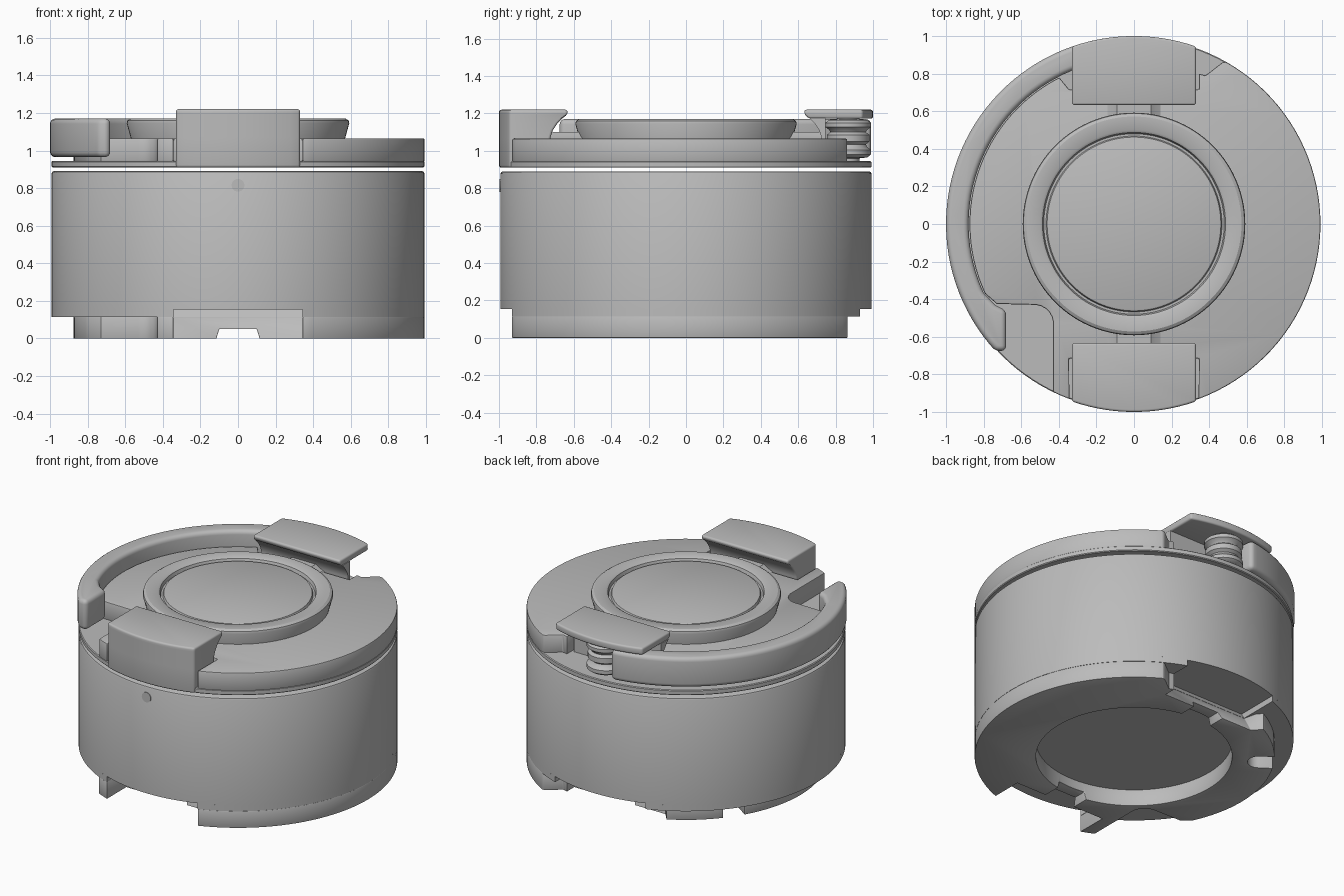
import bpy, bmesh, math
from math import sin, cos, radians

if "Cube" in bpy.data.objects:
    bpy.data.objects.remove(bpy.data.objects["Cube"], do_unlink=True)

R = 0.992        # radius of the housing
HALF = 0.33      # half width of a clip
GREY = (0.5, 0.5, 0.5, 1)

mat = bpy.data.materials.new("plain grey")
mat.use_nodes = True
mat.diffuse_color = GREY
mat.node_tree.nodes["Principled BSDF"].inputs["Base Color"].default_value = GREY


def arc(r, a0, a1, cx=0, cy=0, step=3.0):
    n = max(2, round(abs(a1 - a0) / step))
    angles = [radians(a0 + (a1 - a0) * i / n) for i in range(n + 1)]
    return [(cx + r * cos(a), cy + r * sin(a)) for a in angles]


def circle(r, cx=0, cy=0, step=3.0):
    return arc(r, 0, 360, cx, cy, step)[:-1]


def loft(name, levels):
    """Skin a stack of (height, outline) levels and cap both ends."""
    bm = bmesh.new()
    rows = [[bm.verts.new((x, y, z)) for x, y in pts] for z, pts in levels]
    for a, b in zip(rows, rows[1:]):
        n = len(a)
        for i in range(n):
            j = (i + 1) % n
            bm.faces.new((a[i], a[j], b[j], b[i]))
    bm.faces.new(rows[0][::-1])
    bm.faces.new(rows[-1])
    bmesh.ops.recalc_face_normals(bm, faces=bm.faces)
    mesh = bpy.data.meshes.new(name)
    bm.to_mesh(mesh)
    bm.free()
    mesh.materials.append(mat)
    ob = bpy.data.objects.new(name, mesh)
    bpy.context.collection.objects.link(ob)
    return ob


def lathe(name, profile, cx=0, cy=0, step=3.0):
    return loft(name, [(z, circle(r, cx, cy, step)) for r, z in profile])


def activate(ob):
    bpy.ops.object.select_all(action='DESELECT')
    ob.select_set(True)
    bpy.context.view_layer.objects.active = ob


def cut(ob, cutter):
    activate(ob)
    mod = ob.modifiers.new("cut", 'BOOLEAN')
    mod.operation = 'DIFFERENCE'
    mod.solver = 'EXACT'
    mod.object = cutter
    bpy.ops.object.modifier_apply(modifier=mod.name)
    bpy.data.objects.remove(cutter, do_unlink=True)


def finish(ob, bevel=0, segments=2):
    activate(ob)
    if bevel:
        mod = ob.modifiers.new("bevel", 'BEVEL')
        mod.width = bevel
        mod.segments = segments
        mod.limit_method = 'ANGLE'
        mod.angle_limit = radians(40)
        bpy.ops.object.modifier_apply(modifier=mod.name)
    bpy.ops.object.shade_smooth_by_angle(angle=radians(32))
    return ob


def rect(x0, x1, y0, y1):
    return [(x0, y0), (x1, y0), (x1, y1), (x0, y1)]


def plate_outline(p):
    """Plate with clip pockets reaching in to y = p, handle track and finger recess."""
    w = HALF + 0.015
    return (arc(R, -69.7, 60.5)
            + [(0.47, 0.86), (0.38, 0.79), (w, 0.80), (w, p), (-w, p), (-0.365, 0.74)]
            + arc(0.875, 117, 205)
            + [(-0.73, -0.425), (-0.53, -0.43)]
            + arc(0.1, 85, 5, -0.53, -0.53, 15)
            + arc(R, 244.3, 249.7)
            + [(-w, -p), (w, -p)])


def pocketed_disc(p):
    w = HALF + 0.015
    return (arc(R, -69.7, 69.7) + [(w, p), (-w, p)]
            + arc(R, 110.3, 249.7) + [(-w, -p), (w, -p)])


def clip_outline(side, inner, outer=None):
    """Clip footprint: straight inner edge, rounded or straight outer edge."""
    edge = (arc(1.0, 109.27, 70.73) if outer is None
            else [(-HALF, outer), (HALF, outer)])
    pts = edge + [(HALF, inner), (-HALF, inner)]
    return [(x, side * y) for x, y in pts]


# Main drum, with an open gap below the upper plate
finish(lathe("body_drum", [(R, 0.155), (R, 0.878), (R - 0.004, 0.886), (R - 0.012, 0.89)]))

# Lower plate: undercut clip pockets, central well, strut channels and slot
finish(loft("lower_rim", [(0.115, pocketed_disc(0.655)), (0.155, pocketed_disc(0.63))]))
lower = loft("lower_plate", [(0, plate_outline(0.72)), (0.115, plate_outline(0.655))])
cut(lower, lathe("well_cutter", [(0.61, -0.1), (0.61, 0.2)]))
for s in (-1, 1):
    cut(lower, loft("channel_cutter", [(-0.05, rect(-0.13, 0.13, s * 0.66 - 0.14, s * 0.66 + 0.14)),
                                       (0.05, rect(-0.10, 0.10, s * 0.66 - 0.14, s * 0.66 + 0.14))]))
turn = radians(145)
slot = arc(0.07, 90, 270, 0.78, 0, 15) + [(1.05, -0.07), (1.05, 0.07)]
slot = [(x * cos(turn) - y * sin(turn), x * sin(turn) + y * cos(turn)) for x, y in slot]
cut(lower, loft("slot_cutter", [(-0.1, slot), (0.2, slot)]))
finish(lower, 0.006)

# Upper plate on its thin floor
finish(lathe("upper_floor", [(R - 0.005, 0.91), (R, 0.915), (R, 0.94), (R - 0.005, 0.945)]))
finish(loft("upper_plate", [(0.94, plate_outline(0.715)), (1.065, plate_outline(0.715))]), 0.008)

# Raised central ring with a grooved inner disc
finish(lathe("centre_ring", [(0.57, 1.0), (0.57, 1.065), (0.592, 1.145), (0.588, 1.16),
                             (0.572, 1.17), (0.50, 1.17), (0.487, 1.162), (0.48, 1.14),
                             (0.468, 1.14), (0.462, 1.155), (0.455, 1.158)]))

# Struts joining the ring and the clips
for s, side in ((-1, "front"), (1, "back")):
    y = s * 0.635
    finish(loft(side + "_strut", [(1.05, rect(-0.17, 0.17, y - 0.1, y + 0.1)),
                                  (1.075, rect(-0.12, 0.12, y - 0.1, y + 0.1)),
                                  (1.10, rect(-0.09, 0.09, y - 0.1, y + 0.1))]))

# Hooked clips: solid in front, hollow behind to cover the pivot
hook = [(1.07, 0.725), (1.11, 0.712), (1.15, 0.685), (1.175, 0.66)]
front = [(0.91, 0.725)] + hook + [(1.195, 0.633), (1.22, 0.633)]
finish(loft("front_clip", [(z, clip_outline(-1, p)) for z, p in front]), 0.014, 3)
finish(loft("back_clip_wall", [(z, clip_outline(1, p, 0.745)) for z, p in [(0.94, 0.715)] + hook]))
finish(loft("back_clip_cover", [(z, clip_outline(1, p)) for z, p in
                                ((1.172, 0.66), (1.195, 0.633), (1.22, 0.633))]), 0.012, 3)

# Pivot spool under the back clip
lathe_points = [(0.06, 0.94), (0.06, 0.96)]
for z0, z1, r in ((0.965, 1.02, 0.122), (1.035, 1.10, 0.115), (1.112, 1.165, 0.122)):
    lathe_points += [(r - 0.02, z0), (r, z0 + 0.015), (r, z1 - 0.015), (r - 0.02, z1)]
lathe_points += [(0.06, 1.168), (0.06, 1.175)]
finish(lathe("handle_pivot", lathe_points, 0, 0.867, 12))

# Curved swing handle ending in a finger tab
handle = (arc(1.0, 97, 222.5)
          + [(-0.68, -0.675), (-0.68, -0.46), (-0.74, -0.43), (-0.80, -0.365)]
          + arc(0.88, 203, 97))
finish(loft("swing_handle", [(0.965, handle), (1.17, handle)]), 0.028, 4)

# Small indicator disc on the front
dot = lathe("front_indicator", [(0.034, 0), (0.034, 0.008)], 0, 0, 12)
dot.rotation_euler = (radians(90), 0, 0)
dot.location = (0, -R + 0.004, 0.815)
finish(dot)
